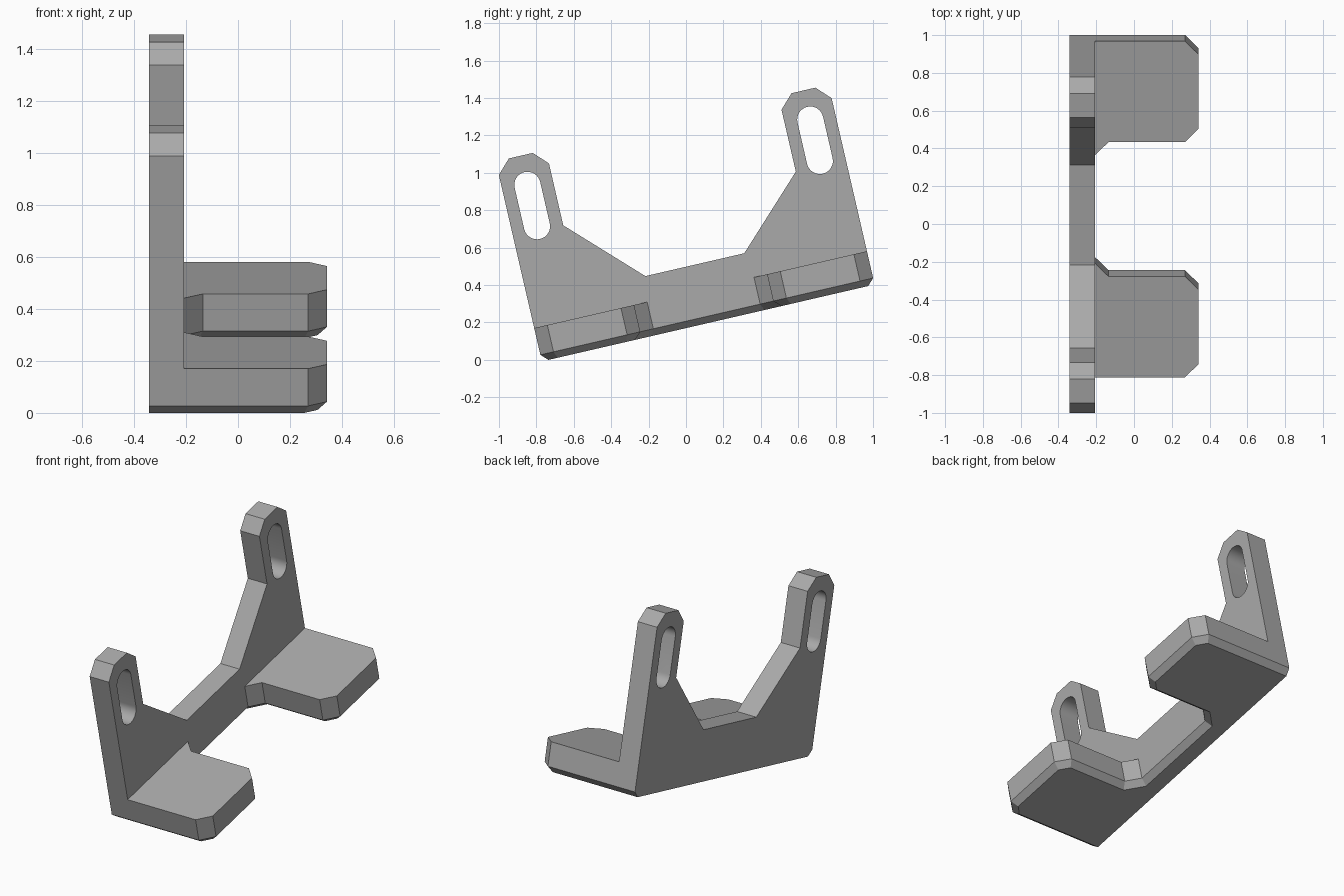
import bpy
import bmesh
from math import cos, sin, pi, radians
from mathutils import Matrix, Vector

cube = bpy.data.objects.get("Cube")
if cube:
    bpy.data.objects.remove(cube, do_unlink=True)

# Main dimensions, measured in the bracket's own untilted frame
TILT = radians(13)
MID = 0.158                      # middle of the bracket's length
HALF = 0.913                     # half length
X_BACK, X_FACE, X_TIP = -0.342, -0.207, 0.342
BOTTOM, PAD_TOP = 0.167, 0.35
CUT = 0.072                      # corner cut size

grey = bpy.data.materials.new("plain grey")
grey.use_nodes = True
colour = (0.4, 0.4, 0.4, 1)
grey.diffuse_color = colour
grey.node_tree.nodes["Principled BSDF"].inputs["Base Color"].default_value = colour


def prism(name, points, direction):
    """Extrude a flat loop of points along a direction."""
    bm = bmesh.new()
    face = bm.faces.new([bm.verts.new(p) for p in points])
    ext = bmesh.ops.extrude_face_region(bm, geom=[face])
    verts = [g for g in ext["geom"] if isinstance(g, bmesh.types.BMVert)]
    bmesh.ops.translate(bm, verts=verts, vec=Vector(direction))
    bmesh.ops.recalc_face_normals(bm, faces=bm.faces)
    mesh = bpy.data.meshes.new(name)
    bm.to_mesh(mesh)
    bm.free()
    mesh.materials.append(grey)
    obj = bpy.data.objects.new(name, mesh)
    bpy.context.collection.objects.link(obj)
    return obj


def mirrored(half):
    """Complete a half outline of (across, along) pairs about the middle."""
    return [(a, MID + b) for a, b in half] + [(a, MID - b) for a, b in reversed(half)]


def combine(target, other, operation):
    mod = target.modifiers.new(operation.title(), "BOOLEAN")
    mod.operation = operation
    mod.solver = "EXACT"
    mod.object = other
    bpy.context.view_layer.objects.active = target
    bpy.ops.object.modifier_apply(modifier=mod.name)
    bpy.data.objects.remove(other, do_unlink=True)


# Base: two pads joined by a strip, with cut corners
inner = 0.365
footprint = mirrored([
    (X_FACE, inner - CUT), (X_FACE + CUT, inner), (X_TIP - CUT, inner),
    (X_TIP, inner + CUT), (X_TIP, HALF - CUT), (X_TIP - CUT, HALF),
    (X_BACK, HALF)])
bracket = prism("bracket", [(x, y, BOTTOM) for x, y in footprint],
                (0, 0, PAD_TOP - BOTTOM))

# Chamfer the underside everywhere except along the flat back
bm = bmesh.new()
bm.from_mesh(bracket.data)
edges = [e for e in bm.edges
         if all(abs(v.co.z - BOTTOM) < 0.001 for v in e.verts)
         and any(v.co.x > X_BACK + 0.01 for v in e.verts)]
bmesh.ops.bevel(bm, geom=edges, offset=0.036, offset_type="OFFSET",
                segments=1, affect="EDGES", profile=0.5)
bm.to_mesh(bracket.data)
bm.free()

# Upright plate with two posts
post = 0.638
outline = mirrored([
    (0.487, 0.2715), (0.85, post), (1.19, post), (1.264, post + CUT),
    (1.264, HALF - CUT), (1.19, HALF), (PAD_TOP, HALF)])
plate = prism("upright_plate", [(X_BACK, y, z) for z, y in outline],
              (X_FACE - X_BACK, 0, 0))
combine(bracket, plate, "UNION")

# Rounded slots through both posts
steps = 16
radius = 0.07
for side in (-1, 1):
    loop = []
    for centre_z, start in ((1.104, 0), (0.877, pi)):
        for i in range(steps + 1):
            a = start + pi * i / steps
            loop.append((X_BACK - 0.1, MID + side * 0.776 + radius * cos(a),
                         centre_z + radius * sin(a)))
    slot = prism("slot_cutter", loop, (0.4, 0, 0))
    slot.hide_render = True
    combine(bracket, slot, "DIFFERENCE")

# Clean flat faces, then tilt into place
bm = bmesh.new()
bm.from_mesh(bracket.data)
bmesh.ops.remove_doubles(bm, verts=bm.verts, dist=0.0005)
bmesh.ops.dissolve_limit(bm, angle_limit=radians(1), verts=bm.verts, edges=bm.edges)
bmesh.ops.transform(bm, matrix=Matrix.Rotation(TILT, 4, "X"), verts=bm.verts)
low = [min(v.co[i] for v in bm.verts) for i in range(3)]
high = [max(v.co[i] for v in bm.verts) for i in range(3)]
bmesh.ops.translate(bm, verts=bm.verts, vec=Vector(
    (-(low[0] + high[0]) / 2, -(low[1] + high[1]) / 2, -low[2])))
bm.to_mesh(bracket.data)
bm.free()

# Smooth only the slot walls
bpy.ops.object.select_all(action="DESELECT")
bracket.select_set(True)
bpy.context.view_layer.objects.active = bracket
bpy.ops.object.shade_smooth_by_angle(angle=radians(20))
